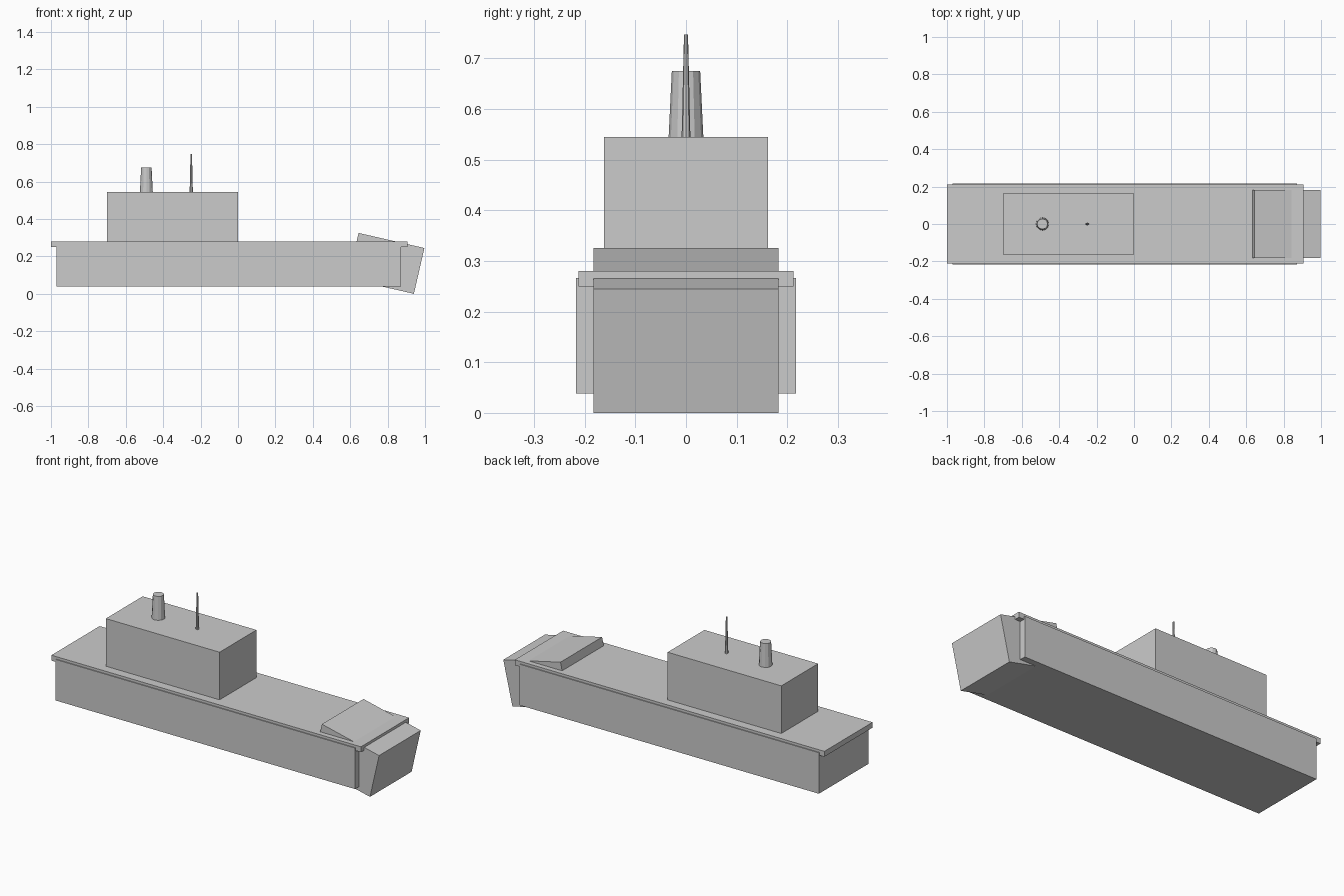
import bpy
import bmesh
from math import radians
from mathutils import Matrix, Vector

cube = bpy.data.objects.get("Cube")
if cube:
    bpy.data.objects.remove(cube, do_unlink=True)

# Single flat paint
GREY = (0.6, 0.6, 0.6, 1)
paint = bpy.data.materials.new("hull_grey")
paint.use_nodes = True
paint.diffuse_color = GREY
paint.node_tree.nodes["Principled BSDF"].inputs["Base Color"].default_value = GREY


def finish(name, bm, location, pitch=0):
    mesh = bpy.data.meshes.new(name)
    bm.to_mesh(mesh)
    bm.free()
    mesh.materials.append(paint)
    obj = bpy.data.objects.new(name, mesh)
    obj.location = location
    obj.rotation_euler.y = radians(pitch)
    bpy.context.collection.objects.link(obj)
    return obj


def box(name, x, y, z, pitch=0):
    """Box from (min, max) ranges, optionally pitched about its centre."""
    low, high = (Vector(corner) for corner in zip(x, y, z))
    bm = bmesh.new()
    bmesh.ops.create_cube(bm, size=1, matrix=Matrix.Diagonal((*(high - low), 1)))
    return finish(name, bm, (low + high) / 2, pitch)


def taper(name, x, bottom, top, r_bottom, r_top, sides):
    """Upright tapered cylinder on the centreline."""
    bm = bmesh.new()
    bmesh.ops.create_cone(bm, cap_ends=True, segments=sides, radius1=r_bottom,
                          radius2=r_top, depth=top - bottom)
    obj = finish(name, bm, (x, 0, (bottom + top) / 2))
    return obj


# Hull and overhanging deck
box("hull", (-0.97, 0.872), (-0.217, 0.217), (0.038, 0.266))
box("deck", (-1.0, 0.905), (-0.212, 0.212), (0.25, 0.28))

# Bow ramp block, tilted down towards the bow
box("bow_block", (0.612, 0.973), (-0.183, 0.183), (0.037, 0.288), pitch=12.9)

# Superstructure with funnel and mast
box("superstructure", (-0.7, 0.0), (-0.162, 0.162), (0.27, 0.545))
taper("funnel", -0.49, 0.53, 0.675, 0.035, 0.028, 12)
taper("mast", -0.25, 0.53, 0.747, 0.009, 0.004, 8)
